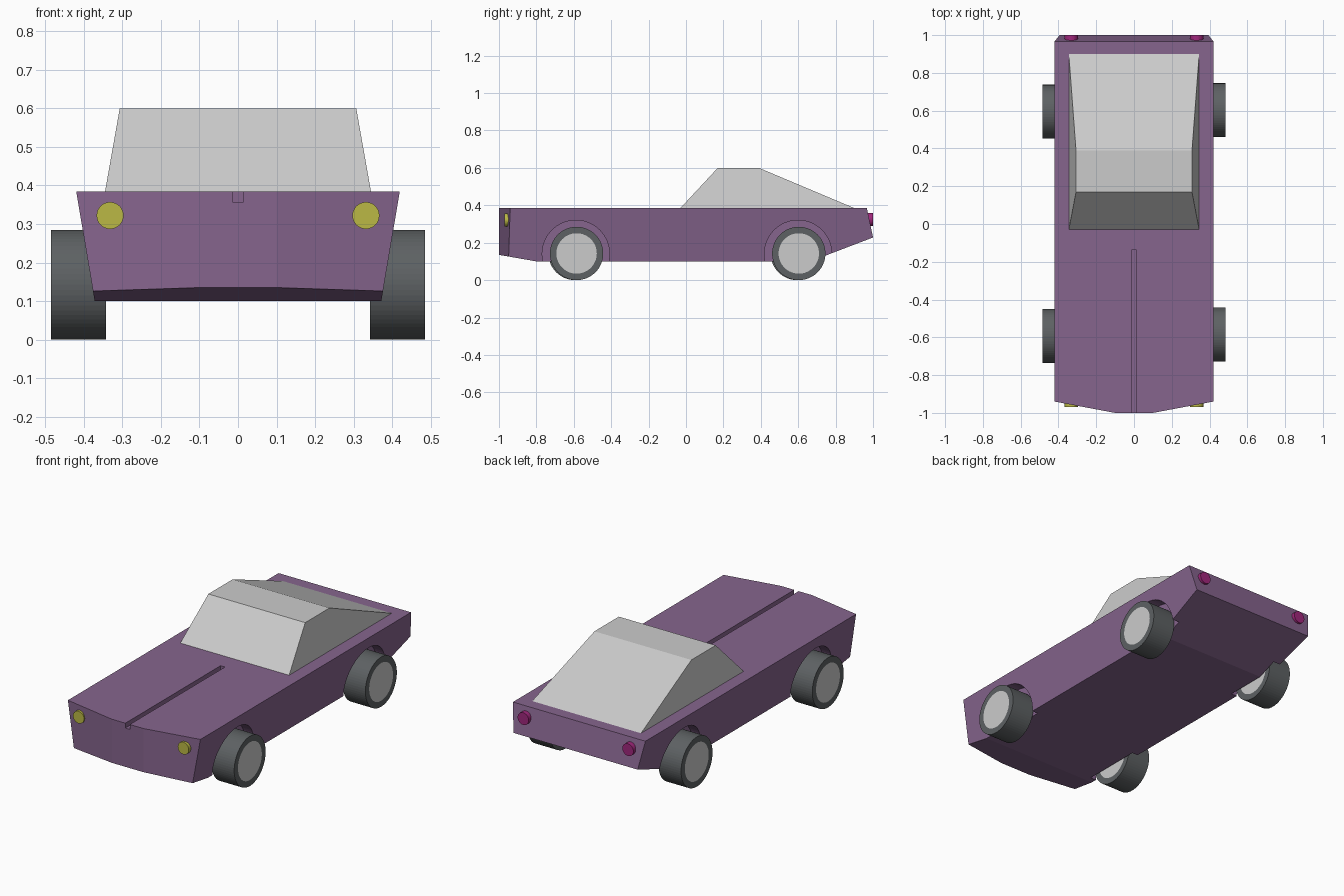
import bpy, bmesh, math
from mathutils import Matrix, Vector

if "Cube" in bpy.data.objects:
    bpy.data.objects.remove(bpy.data.objects["Cube"])


def material(name, rgb):
    m = bpy.data.materials.new(name)
    m.diffuse_color = (*rgb, 1)
    m.use_nodes = True
    m.node_tree.nodes["Principled BSDF"].inputs["Base Color"].default_value = m.diffuse_color
    return m


def finish(bm, name, mat=None):
    bmesh.ops.recalc_face_normals(bm, faces=bm.faces)
    me = bpy.data.meshes.new(name)
    bm.to_mesh(me)
    bm.free()
    ob = bpy.data.objects.new(name, me)
    bpy.context.collection.objects.link(ob)
    if mat:
        me.materials.append(mat)
    return ob


def prism(name, profile, half_width, mat=None):
    """Side profile (y, z) spanned across x; half_width(z) tapers the sides."""
    bm = bmesh.new()
    sides = [[bm.verts.new((s * half_width(z), y, z)) for y, z in profile] for s in (-1, 1)]
    for ring in sides:
        bm.faces.new(ring)
    n = len(profile)
    for i in range(n):
        j = (i + 1) % n
        bm.faces.new((sides[0][i], sides[0][j], sides[1][j], sides[1][i]))
    return finish(bm, name, mat)


def cylinder(name, centre, radius, depth, axis, mat=None, sides=64):
    bm = bmesh.new()
    turn = Matrix.Rotation(math.pi / 2, 4, 'Y' if axis == 'x' else 'X')
    bmesh.ops.create_cone(bm, cap_ends=True, segments=sides, radius1=radius, radius2=radius,
                          depth=depth, matrix=Matrix.Translation(centre) @ turn)
    return finish(bm, name, mat)


def cut(target, cutter):
    mod = target.modifiers.new("cut", 'BOOLEAN')
    mod.operation, mod.solver, mod.object = 'DIFFERENCE', 'EXACT', cutter
    bpy.context.view_layer.objects.active = target
    bpy.ops.object.modifier_apply(modifier=mod.name)
    bpy.data.objects.remove(cutter, do_unlink=True)


purple = material("purple_paint", (0.24, 0.13, 0.27))
rubber = material("rubber", (0.11, 0.12, 0.125))
yellow = material("yellow_lamp", (0.50, 0.48, 0.06))
magenta = material("magenta_lamp", (0.35, 0.02, 0.20))

# Body: wedge profile with tapering sides
body = prism("body", [(-1, 0.135), (-0.8, 0.10), (0.665, 0.10), (1, 0.228),
                      (0.967, 0.385), (-1, 0.385)],
             lambda z: 0.372 + 0.048 * (z - 0.10) / 0.285, purple)

# Nose: swept-back corners
bm = bmesh.new()
bm.from_mesh(body.data)
for s in (-1, 1):
    bmesh.ops.bisect_plane(bm, geom=bm.verts[:] + bm.edges[:] + bm.faces[:],
                           plane_co=(s * 0.1, -1, 0), plane_no=Vector((s * 0.06, -0.32, 0)),
                           clear_outer=True)
    bmesh.ops.holes_fill(bm, edges=[e for e in bm.edges if e.is_boundary])
bmesh.ops.recalc_face_normals(bm, faces=bm.faces)
bm.to_mesh(body.data)
bm.free()

# Bonnet groove
cut(body, prism("groove_cutter", [(-1.1, 0.357), (-0.137, 0.357), (-0.137, 0.5), (-1.1, 0.5)],
                lambda z: 0.014))

# Cabin
prism("cabin", [(-0.03, 0.385), (0.90, 0.385), (0.39, 0.60), (0.17, 0.60)],
      lambda z: 0.345 - 0.038 * (z - 0.385) / 0.215)

for s, side in ((-1, "left"), (1, "right")):
    # Wheel arches, tyres and hubs
    for y, end in ((-0.589, "front"), (0.599, "rear")):
        cut(body, cylinder("arch_cutter", (s * 0.44, y, 0.14), 0.18, 0.21, 'x'))
        yw = y + s * 0.004
        tyre = cylinder(f"{end}_{side}_tyre", (s * 0.4135, yw, 0.1425), 0.1425, 0.143, 'x', rubber)
        cut(tyre, cylinder("hub_cutter", (s * 0.4135, yw, 0.1425), 0.108, 0.3, 'x'))
        cylinder(f"{end}_{side}_hub", (s * 0.4135, yw, 0.1425), 0.108, 0.143, 'x')
    # Lamps
    cylinder(f"{side}_headlight", (s * 0.332, -0.948, 0.322), 0.035, 0.044, 'y', yellow, 32)
    cylinder(f"{side}_tail_light", (s * 0.332, 0.98, 0.325), 0.035, 0.04, 'y', magenta, 32)
